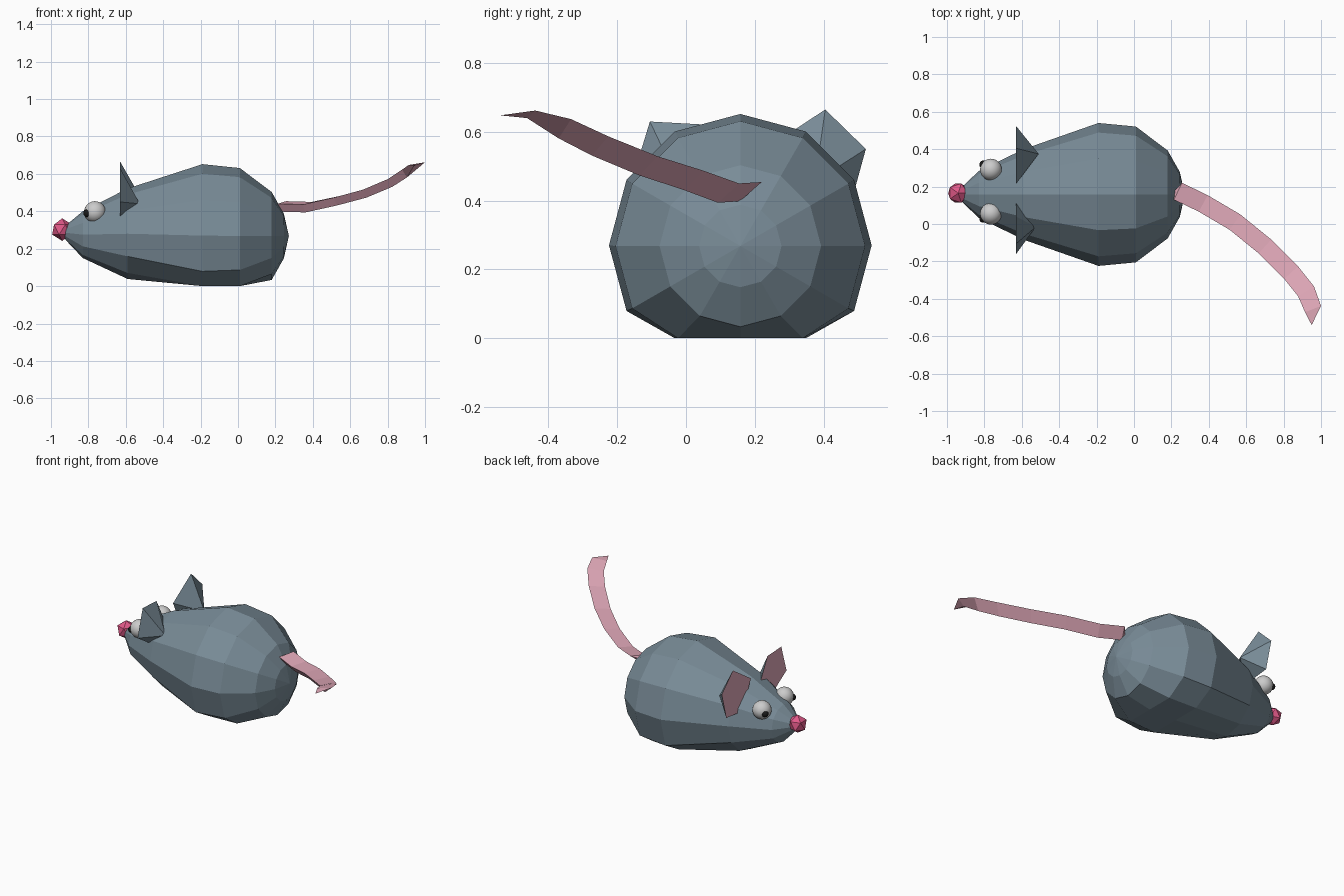
import bpy, bmesh
from math import sin, cos, radians
from mathutils import Vector

if "Cube" in bpy.data.objects:
    bpy.data.objects.remove(bpy.data.objects["Cube"])

MID_Y = 0.158


def material(name, rgb):
    m = bpy.data.materials.new(name)
    m.diffuse_color = (*rgb, 1)
    m.use_nodes = True
    m.node_tree.nodes["Principled BSDF"].inputs["Base Color"].default_value = m.diffuse_color
    return m


SLATE = material("slate", (0.19, 0.26, 0.31))
PINK = material("pink", (0.76, 0.40, 0.49))
NOSE = material("nose_pink", (0.75, 0.10, 0.25))
WHITE = material("eye_white", (0.75, 0.75, 0.75))
BLACK = material("black", (0.01, 0.01, 0.01))


def finish(name, bm, *mats):
    bmesh.ops.recalc_face_normals(bm, faces=bm.faces)
    mesh = bpy.data.meshes.new(name)
    bm.to_mesh(mesh)
    bm.free()
    for m in mats:
        mesh.materials.append(m)
    ob = bpy.data.objects.new(name, mesh)
    bpy.context.collection.objects.link(ob)
    return ob


def loft(name, rings, mat, start_tip, end_tip):
    """Skin a list of equal rings and close both ends with a fan."""
    bm = bmesh.new()
    loops = [[bm.verts.new(p) for p in ring] for ring in rings]
    n = len(loops[0])
    for a, b in zip(loops, loops[1:]):
        for i in range(n):
            j = (i + 1) % n
            bm.faces.new((a[i], a[j], b[j], b[i]))
    for loop, tip in ((loops[0], start_tip), (loops[-1], end_tip)):
        t = bm.verts.new(tip)
        for i in range(n):
            bm.faces.new((loop[i], loop[(i + 1) % n], t))
    return finish(name, bm, mat)


# Body: twelve-sided rings along x, flattened underneath
def body_ring(x, cz, r):
    return [(x, MID_Y + r * sin(radians(30 * k)),
             max(0, cz + r * cos(radians(30 * k)))) for k in range(12)]


stations = [(-0.92, 0.285, 0.04), (-0.83, 0.275, 0.125), (-0.59, 0.28, 0.242),
            (-0.19, 0.27, 0.382), (0.01, 0.268, 0.363), (0.18, 0.268, 0.235),
            (0.245, 0.268, 0.12)]
loft("body", [body_ring(*s) for s in stations], SLATE,
     (-0.94, MID_Y, 0.29), (0.272, MID_Y, 0.268))


# Ears: five-sided pink front with a short cone behind
def ear(name, outline, apex):
    bm = bmesh.new()
    rim = [bm.verts.new((-0.63, y, z)) for y, z in outline]
    tip = bm.verts.new(apex)
    bm.faces.new(rim)
    for i in range(5):
        f = bm.faces.new((rim[i], rim[(i + 1) % 5], tip))
        f.material_index = 1
    finish(name, bm, PINK, SLATE)


ear("ear_far", [(0.405, 0.665), (0.523, 0.55), (0.475, 0.375),
                (0.30, 0.355), (0.215, 0.54)], (-0.51, 0.375, 0.455))
ear("ear_near", [(-0.105, 0.63), (0.04, 0.622), (0.11, 0.49),
                 (-0.01, 0.355), (-0.16, 0.45)], (-0.525, -0.015, 0.44))


# Eyes, pupils and faceted nose
def ball(name, loc, r, mat, smooth=True):
    bm = bmesh.new()
    if smooth:
        bmesh.ops.create_uvsphere(bm, u_segments=24, v_segments=16, radius=r)
    else:
        bmesh.ops.create_icosphere(bm, subdivisions=1, radius=r)
    ob = finish(name, bm, mat)
    ob.location = loc
    for p in ob.data.polygons:
        p.use_smooth = smooth


for side, tag in ((1, "far"), (-1, "near")):
    ball("eye_" + tag, (-0.765, MID_Y + 0.015 + side * 0.118, 0.396), 0.058, WHITE)
    ball("pupil_" + tag, (-0.806, MID_Y + 0.015 + side * 0.145, 0.39), 0.021, BLACK)
ball("nose", (-0.94, 0.165, 0.302), 0.06, NOSE, smooth=False)

# Tail: three-sided section swept along a curved path
path = [Vector(p) for p in ((0.235, 0.175, 0.432), (0.37, 0.11, 0.428),
                            (0.54, 0.01, 0.465), (0.70, -0.12, 0.507),
                            (0.84, -0.26, 0.565), (0.92, -0.36, 0.615),
                            (0.957, -0.455, 0.64))]
rings = []
for i, p in enumerate(path):
    t = path[min(i + 1, len(path) - 1)] - path[max(i - 1, 0)]
    side = Vector((-t.y, t.x, 0)).normalized()
    w = 0.05 if i < 6 else 0.046
    up = Vector((0, 0, 1))
    rings.append([p + side * w + up * 0.022, p - side * w + up * 0.008,
                  p - side * 0.02 - up * (0.034 if i < 6 else 0.0)])
loft("tail", rings, PINK, (0.22, 0.18, 0.432), (0.95, -0.54, 0.648))
